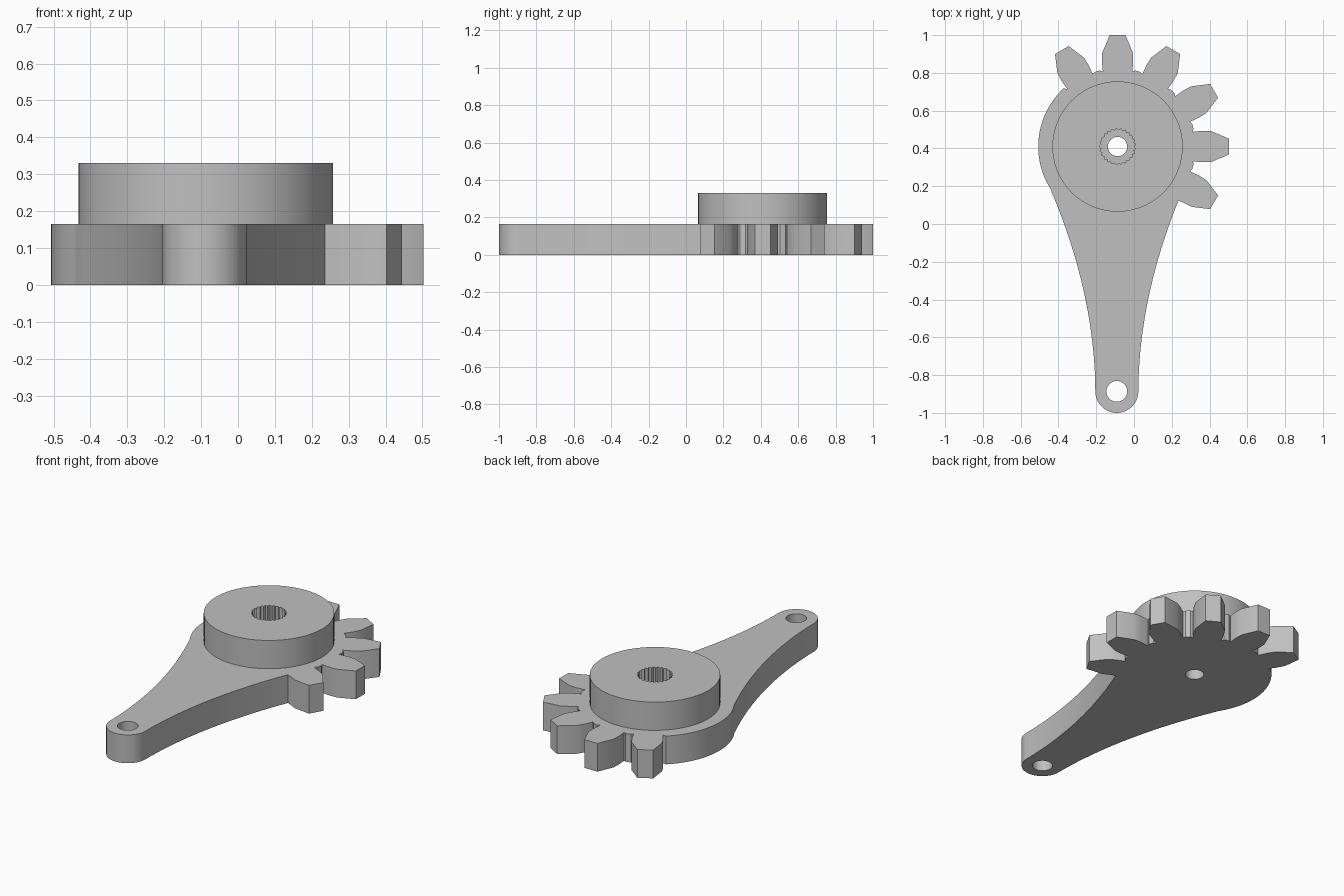
import bpy
import bmesh
from math import sin, cos, radians, pi

cube = bpy.data.objects.get("Cube")
if cube:
    bpy.data.objects.remove(cube, do_unlink=True)

CX, CY = -0.087, 0.41          # hub axis
AX, AY = -0.091, -0.886        # arm end axis
END_R = 0.114
PLATE_H, TOP_H = 0.165, 0.33

grey = bpy.data.materials.new("plain_grey")
grey.use_nodes = True
grey.diffuse_color = (0.53, 0.53, 0.53, 1)
grey.node_tree.nodes["Principled BSDF"].inputs["Base Color"].default_value = (0.53, 0.53, 0.53, 1)


def arc(cx, cy, r, start, end, n):
    """Points along an arc, angles in degrees, both ends included."""
    angles = [radians(start + (end - start) * i / n) for i in range(n + 1)]
    return [(cx + r * cos(a), cy + r * sin(a)) for a in angles]


def circle(cx, cy, r, n):
    return arc(cx, cy, r, 0, 360, n)[:-1]


def extruded(name, loops, z0, z1):
    """Solid made from an outer outline and hole outlines."""
    bm = bmesh.new()
    edges = []
    for loop in loops:
        vs = [bm.verts.new((x, y, z0)) for x, y in loop]
        edges += [bm.edges.new((v, vs[i - 1])) for i, v in enumerate(vs)]
    bmesh.ops.triangle_fill(bm, use_beauty=True, edges=edges, normal=(0, 0, 1))
    ext = bmesh.ops.extrude_face_region(bm, geom=bm.faces[:], use_keep_orig=True)
    moved = [g for g in ext["geom"] if isinstance(g, bmesh.types.BMVert)]
    bmesh.ops.translate(bm, verts=moved, vec=(0, 0, z1 - z0))
    bmesh.ops.recalc_face_normals(bm, faces=bm.faces[:])
    mesh = bpy.data.meshes.new(name)
    bm.to_mesh(mesh)
    bm.free()
    mesh.materials.append(grey)
    obj = bpy.data.objects.new(name, mesh)
    bpy.context.collection.objects.link(obj)
    bpy.ops.object.select_all(action="DESELECT")
    obj.select_set(True)
    bpy.context.view_layer.objects.active = obj
    bpy.ops.object.shade_smooth_by_angle(angle=radians(25))
    return obj


# Gear teeth: one half profile (radial, sideways), mirrored and repeated
half = [(0.397, 0.078), (0.45, 0.083), (0.497, 0.081), (0.59, 0.042)]
tooth = [(r, -s) for r, s in half] + half[::-1]
outline = []
for deg in range(-30, 121, 30):
    a = radians(deg)
    outline += [(CX + r * cos(a) - s * sin(a), CY + r * sin(a) + s * cos(a)) for r, s in tooth]
    if deg < 120:
        outline += arc(CX, CY, 0.413, deg + 13, deg + 17, 1)
outline = outline[1:]          # the first tooth runs straight into the arm

# Round body edge, tapering arm and rounded arm end
outline += arc(CX, CY, 0.42, 133, 213, 28)


def arm_point(t, side):
    return AX + side * (END_R + 0.231 * t ** 1.93), AY + 1.055 * t


steps = 20
outline += [arm_point(1 - i / steps, -1) for i in range(steps)]
outline += arc(AX, AY, END_R, 180, 360, 28)
outline += [arm_point(0.957 * i / steps, 1) for i in range(1, steps + 1)]

extruded("geared_arm_plate",
         [outline, circle(CX, CY, 0.051, 32), circle(AX, AY, 0.055, 32)], 0, PLATE_H)

# Raised hub with a splined socket
splines = 25
socket = []
for i in range(splines * 2):
    a = pi * i / splines
    r = 0.096 if i % 2 else 0.086
    socket.append((CX + r * cos(a), CY + r * sin(a)))
extruded("splined_hub", [circle(CX, CY, 0.345, 72), socket], PLATE_H - 0.004, TOP_H)
